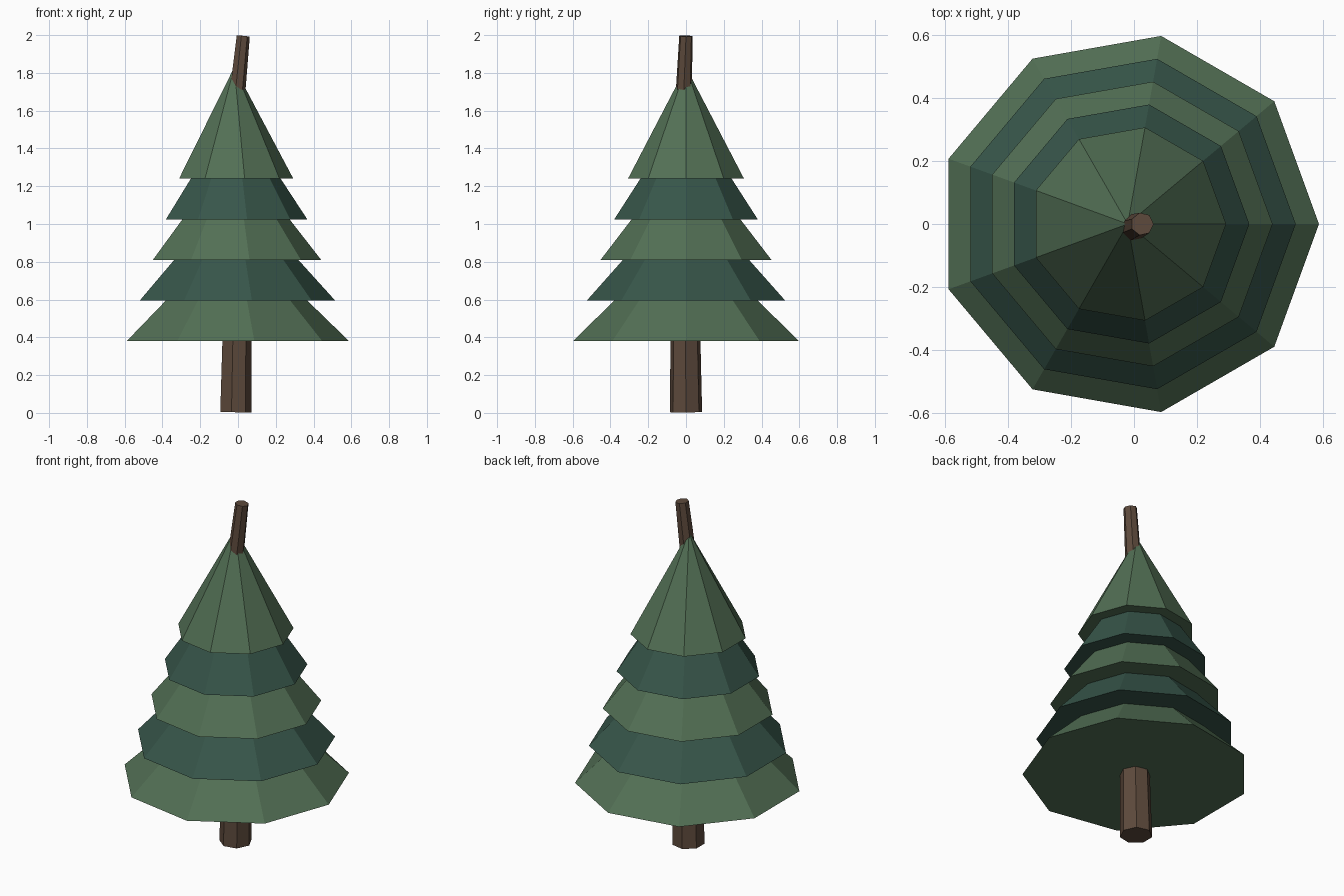
import bpy, bmesh
from math import cos, sin, pi
from mathutils import Vector

if "Cube" in bpy.data.objects:
    bpy.data.objects.remove(bpy.data.objects["Cube"])


def material(name, color):
    m = bpy.data.materials.new(name)
    m.diffuse_color = (*color, 1)
    m.use_nodes = True
    m.node_tree.nodes["Principled BSDF"].inputs["Base Color"].default_value = m.diffuse_color
    return m


def add_object(name, bm, mat):
    bmesh.ops.recalc_face_normals(bm, faces=bm.faces)
    mesh = bpy.data.meshes.new(name)
    bm.to_mesh(mesh)
    bm.free()
    mesh.materials.append(mat)
    obj = bpy.data.objects.new(name, mesh)
    bpy.context.collection.objects.link(obj)
    return obj


light_green = material("light_green", (0.085, 0.16, 0.09))
dark_green = material("dark_green", (0.038, 0.092, 0.068))
bark = material("bark", (0.11, 0.068, 0.045))

# Five nine-sided foliage cones, shrinking upwards, alternating colours
for i in range(5):
    radius, base_z, height = 0.607 - 0.0738 * i, 0.38 + 0.215 * i, 0.59
    bm = bmesh.new()
    ring = [bm.verts.new((-0.019 + radius * cos(2 * pi * k / 9),
                          radius * sin(2 * pi * k / 9), base_z)) for k in range(9)]
    apex = bm.verts.new((-0.02, 0, base_z + height))
    bm.faces.new(ring)
    for k in range(9):
        bm.faces.new((ring[k], ring[(k + 1) % 9], apex))
    add_object(f"foliage_tier_{i + 1}", bm, dark_green if i % 2 else light_green)

# Seven-sided, slightly crooked tapering trunk: (centre, radius) per ring
path = [((-0.015, 0, 0.004), 0.0875), ((-0.009, -0.003, 0.4), 0.081),
        ((-0.010, -0.012, 0.9), 0.066), ((-0.030, -0.022, 1.45), 0.049),
        ((0.026, 0, 1.995), 0.0365)]
bm = bmesh.new()
rings = []
for i, (centre, radius) in enumerate(path):
    lean = Vector(path[min(i + 1, 4)][0]) - Vector(path[max(i - 1, 0)][0])
    turn = Vector((0, 0, 1)).rotation_difference(lean)
    rings.append([bm.verts.new(Vector(centre) + turn @ Vector(
        (radius * cos(2 * pi * k / 7), radius * sin(2 * pi * k / 7), 0))) for k in range(7)])
for a, b in zip(rings, rings[1:]):
    for k in range(7):
        n = (k + 1) % 7
        bm.faces.new((a[k], a[n], b[n], b[k]))
bm.faces.new(rings[0])
bm.faces.new(rings[-1])
add_object("trunk", bm, bark)
